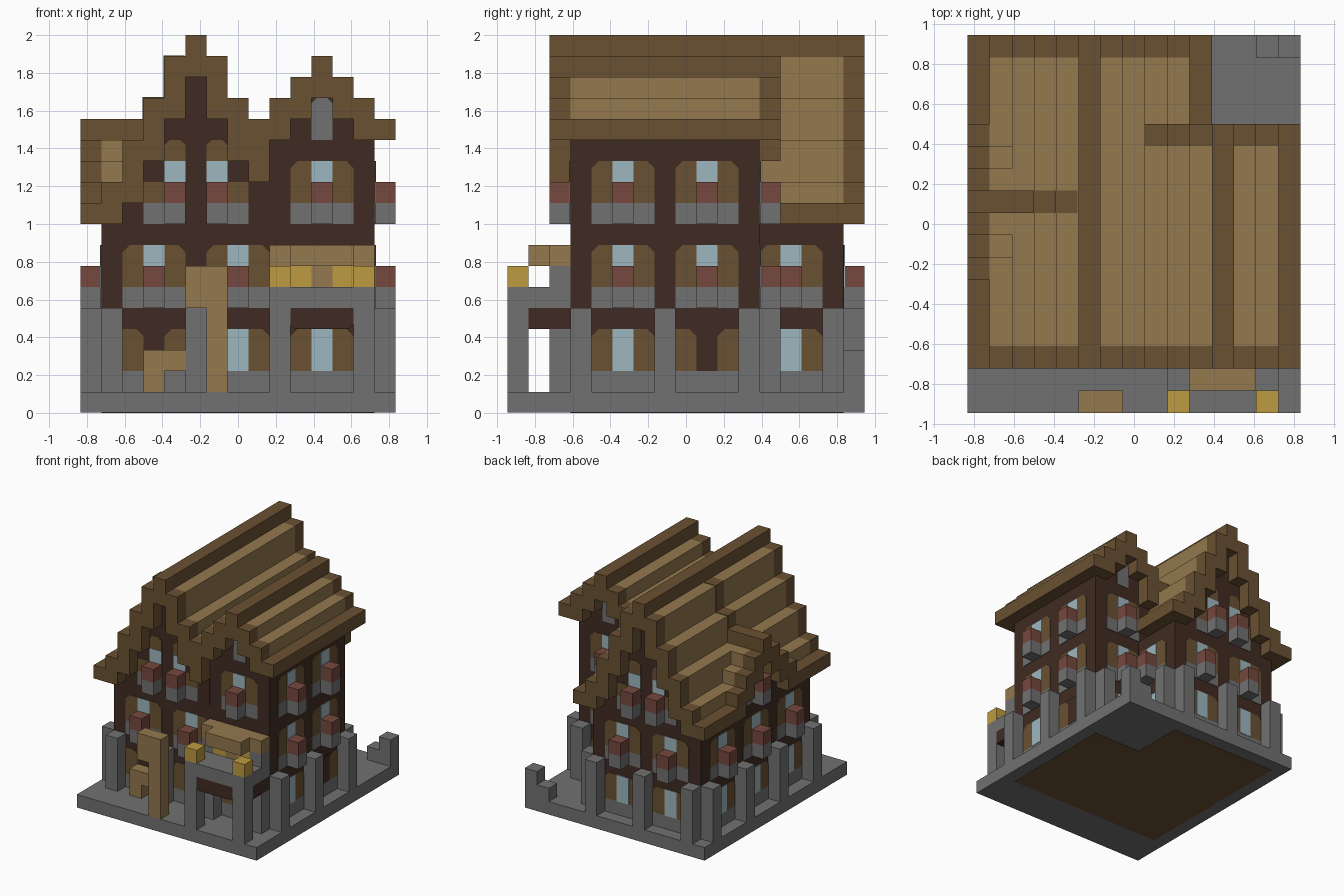
import bpy
import bmesh

if "Cube" in bpy.data.objects:
    bpy.data.objects.remove(bpy.data.objects["Cube"])

U = 2 / 18   # one block
T = 0.04     # plate thickness in blocks

PALETTE = {
    "dark timber": (64, 43, 34), "brown plank": (106, 81, 50), "tan wood": (147, 120, 78),
    "grey stone": (113, 113, 113), "pale glass": (157, 183, 191),
    "red flowers": (118, 72, 62), "yellow cloth": (190, 155, 65),
}


def linear(v):
    v /= 255
    return v / 12.92 if v < 0.04 else ((v + 0.055) / 1.055) ** 2.4


def make_material(name, rgb):
    colour = [linear(v) for v in rgb] + [1]
    mat = bpy.data.materials.new(name)
    mat.use_nodes = True
    mat.diffuse_color = colour
    mat.node_tree.nodes["Principled BSDF"].inputs["Base Color"].default_value = colour
    return mat


MATS = {n: make_material(n, c) for n, c in PALETTE.items()}
parts = {}


def mesh_for(part, mat):
    return parts.setdefault(part, (bmesh.new(), mat))[0]


def prism(part, mat, base, top):
    """Join two matching outlines, given in block units, into a solid."""
    bm = mesh_for(part, mat)
    rings = [[bm.verts.new(((x - 7.5) * U, (y - 8.5) * U, z * U)) for x, y, z in ring]
             for ring in (base, top)]
    n = len(base)
    faces = [bm.faces.new(r) for r in rings]
    for i in range(n):
        j = (i + 1) % n
        faces.append(bm.faces.new((rings[0][i], rings[0][j], rings[1][j], rings[1][i])))
    bmesh.ops.recalc_face_normals(bm, faces=faces)


def box(part, mat, x, y, z):
    """Box from (start, end) pairs; a single number means one block."""
    (x0, x1), (y0, y1), (z0, z1) = [(r, r + 1) if isinstance(r, int) else r for r in (x, y, z)]
    ring = [(x0, y0), (x1, y0), (x1, y1), (x0, y1)]
    prism(part, mat, [p + (z0,) for p in ring], [p + (z1,) for p in ring])


class Wall:
    """A wall plane: fixed axis, its position and outward sign."""

    def __init__(self, name, axis, plane, sign):
        self.name, self.axis, self.plane, self.sign = name, axis, plane, sign

    def at(self, a, z, d):
        p = self.plane + self.sign * d
        return (p, a, z) if self.axis == "x" else (a, p, z)

    def plate(self, part, mat, pts, layer=1):
        prism(f"{self.name}_{part}", mat, [self.at(a, z, 0) for a, z in pts],
              [self.at(a, z, T * layer) for a, z in pts])

    def rect(self, part, mat, a0, a1, z0, z1, layer=1):
        self.plate(part, mat, [(a0, z0), (a1, z0), (a1, z1), (a0, z1)], layer)

    def arch(self, part, mat, a0, a1, z0, z1, c=0.35):
        self.plate(part, mat, [(a0, z0), (a1, z0), (a1, z1 - c), (a1 - c, z1),
                               (a0 + c, z1), (a0, z1 - c)])

    def block(self, part, mat, a, z):
        p = self.plane if self.sign > 0 else self.plane - 1
        args = (p, a, z) if self.axis == "x" else (a, p, z)
        box(f"{self.name}_{part}", mat, *args)

    def planter(self, a, z):
        self.block("planters", "grey stone", a, z)
        self.block("flowers", "red flowers", a, z + 1)

    def bay(self, a, floor, door=False):
        z = 1 + 4 * floor
        self.rect("sills", "grey stone", a, a + 3, z, z + 1)
        if door:
            self.rect("panels", "brown plank", a, a + 3, z + 1, z + 3)
            self.plate("doors", "dark timber", [(a + 1, z + 1), (a + 2, z + 1), (a + 2, z + 2.65),
                       (a + 2.35, z + 3), (a + .65, z + 3), (a + 1, z + 2.65)], 1.7)
            return
        self.arch("panels", "brown plank", a, a + 3, z + 1, z + 3)
        self.rect("windows", "pale glass", a + 1, a + 2, z + 1, z + 3, 1.7)
        if floor:
            self.planter(a + 1, z)

    def gable_windows(self):
        """Twin attic windows either side of the middle post."""
        for outer, inner, lo in ((3, 4, 3), (7, 6, 6)):
            self.rect("sills", "grey stone", lo, lo + 2, 9, 10)
            self.rect("panels", "brown plank", outer, outer + 1, 10, 11)
            self.arch("panels", "brown plank", inner, inner + 1, 10, 13, 0.25)
            self.rect("windows", "pale glass", inner, inner + 1, 10, 12, 1.7)
            self.planter(inner, 9)

    def posts(self, cols):
        for a in cols:
            self.block("posts", "grey stone", a, (1, 5))


# Ground: brown floor showing underneath, stone slab, broken corner wall
for x, y in (((1, 10), (3, 16)), ((10, 14), (3, 12))):
    box("floor_underside", "brown plank", x, y, (0, T))
box("base_slab", "grey stone", (0, 15), (0, 17), (T / 2, 1))
box("corner_wall", "grey stone", 13, 16, 1)
box("corner_wall", "grey stone", 14, 16, (1, 3))

# Timber cores of the main house and the wing
box("main_house", "dark timber", (1, 10), (3, 16), (1, 9))
box("wing_house", "dark timber", (10, 14), (3, 12), (1, 9))
for d, low in enumerate((16, 14, 12, 10)):
    for c in {5 - d, 5 + d}:
        box("main_house", "dark timber", c, (3, 16), (9, low))
for d, low in enumerate((15, 14, 13)):
    for c in {11 - d, 11 + d}:
        box("wing_house", "dark timber", c, (3, 12), (9, low))

# Walls with bays, posts and planters
front = Wall("front", "y", 3, -1)
back = Wall("back", "y", 16, 1)
wing_back = Wall("wing_back", "y", 12, 1)
left_end = Wall("wing_side", "x", 14, 1)
rear_side = Wall("rear_side", "x", 10, 1)
far_side = Wall("far_side", "x", 1, -1)

front.posts((1, 5))
back.posts((1, 5, 9))
wing_back.posts((13,))
left_end.posts((3, 7, 11))
rear_side.posts((15,))
far_side.posts((3, 7, 11, 15))

for floor in (0, 1):
    front.bay(2, floor, door=floor == 0)
    front.bay(6, floor)
    for a in (2, 6):
        back.bay(a, floor)
    for a in (4, 8, 12):
        far_side.bay(a, floor)
    rear_side.bay(12, floor)
for floor in (0, 1, 2):
    wing_back.bay(10, floor)
    left_end.bay(4, floor)
    left_end.bay(8, floor, door=floor == 0)
front.bay(10, 0)
front.bay(10, 2)
for wall in (front, back):
    wall.gable_windows()
for wall in (front, wing_back):
    wall.arch("attic_vent", "grey stone", 11, 12, 13, 15, 0.25)
front.rect("valley_post", "dark timber", 8, 9, 9, 11)


def roof_strip(part, col, y0, y1, low, high, trim):
    """One stepped row of roof with trimmed ends."""
    box(part + "_trim", "brown plank", col, y0, (low, high))
    box(part + "_trim", "brown plank", col, y1 - 1, (low, high))
    name, mat = ("_trim", "brown plank") if trim else ("_slope", "tan wood")
    box(part + name, mat, col, (y0 + 1, y1 - 1), (low, high))


# Main roof: steep steps either side of the ridge
MAIN = ((16, 18), (14, 17), (12, 15), (10, 13), (9, 11), (9, 10))
for d, (low, high) in enumerate(MAIN):
    trim = d in (0, 5)
    name, mat = ("main_roof_trim", "brown plank") if trim else ("main_roof_slope", "tan wood")
    if d < 3:
        for c in {5 - d, 5 + d}:
            roof_strip("main_roof", c, 2, 17, low, high, trim)
    elif d == 3:
        roof_strip("main_roof", 2, 2, 17, low, high, trim)
        box(name, mat, 8, (3, 16), (low, high))
        box("main_roof_trim", "brown plank", 8, 16, (low, high))
        box("main_roof_trim", "brown plank", 8, 2, (11, 13))
    else:
        c = 5 - d
        for end, run in ((2, (3, 7)), (16, (12, 16))):
            box("main_roof_trim", "brown plank", c, end, (low, high))
            box(name, mat, c, run, (low, high))
        box("main_roof_trim", "brown plank", 5 + d, 16, (low, high))
        box(name, mat, 5 + d, (13, 16), (low, high))

# Wing roof: shallow steps
for d, (low, high) in enumerate(((15, 17), (14, 16), (13, 15), (13, 14))):
    for c in {11 - d, 11 + d}:
        roof_strip("wing_roof", c, 2, 13, low, high, d == 0 or c == 14)
box("wing_roof_trim", "brown plank", 9, 12, (12, 13))

# Dormer on the far side
for d, low in enumerate((12, 11, 10)):
    for y in {9 - d, 9 + d}:
        box("dormer_wall", "dark timber", 1, y, (9, low))
        box("dormer_trim", "brown plank", 0, y, (low, low + 2))
        name, mat = ("dormer_slope", "tan wood") if d else ("dormer_trim", "brown plank")
        box(name, mat, 1, y, (low, low + 2))
box("dormer_trim", "brown plank", 2, 9, 13)
for y in (6, 12):
    box("dormer_trim", "brown plank", 0, y, (10, 11))
for c, top in ((3, 15), (4, 17)):
    box("ridge_stripe", "brown plank", (c - T, c + 1 - T), 9, (top - 2, top + T))
far_side.bay(8, 2)

# Porch with balcony, awning and cloth bundles
for c in (9, 13):
    box("porch_posts", "grey stone", c, 0, (1, 5))
    box("porch_posts", "grey stone", c, 2, (1, 4))
    box("porch_beams", "dark timber", c, (1, 3), 4)
    box("balcony_posts", "grey stone", c, 2, 6)
    box("cloth_bundles", "yellow cloth", c, 0, 6)
for c in (10, 12):
    box("cloth_bundles", "yellow cloth", c, 2, 6)
prism("porch_beams", "dark timber", *[[(10, y, 4.2), (10.2, y, 4), (12.8, y, 4), (13, y, 4.2),
      (13, y, 5), (10, y, 5)] for y in (0, 1)])
box("balcony_floor", "grey stone", (9, 14), (0, 3), 5)
box("awning", "tan wood", (9, 14), 2, 7)
box("awning", "tan wood", (10, 13), 1, 7)
box("awning", "tan wood", 11, 2, 6)

# Sign post by the street and a small crate stack by the door
box("sign_post", "tan wood", 6, 0, (1, 7))
box("sign_post", "tan wood", 5, 0, (5, 7))
box("crates", "tan wood", 3, 2, (1, 3))
box("crates", "tan wood", 4, 2, 2)

# Turn every collected part into an object
for part, (bm, mat) in parts.items():
    mesh = bpy.data.meshes.new(part)
    bm.to_mesh(mesh)
    bm.free()
    mesh.materials.append(MATS[mat])
    bpy.context.collection.objects.link(bpy.data.objects.new(part, mesh))
